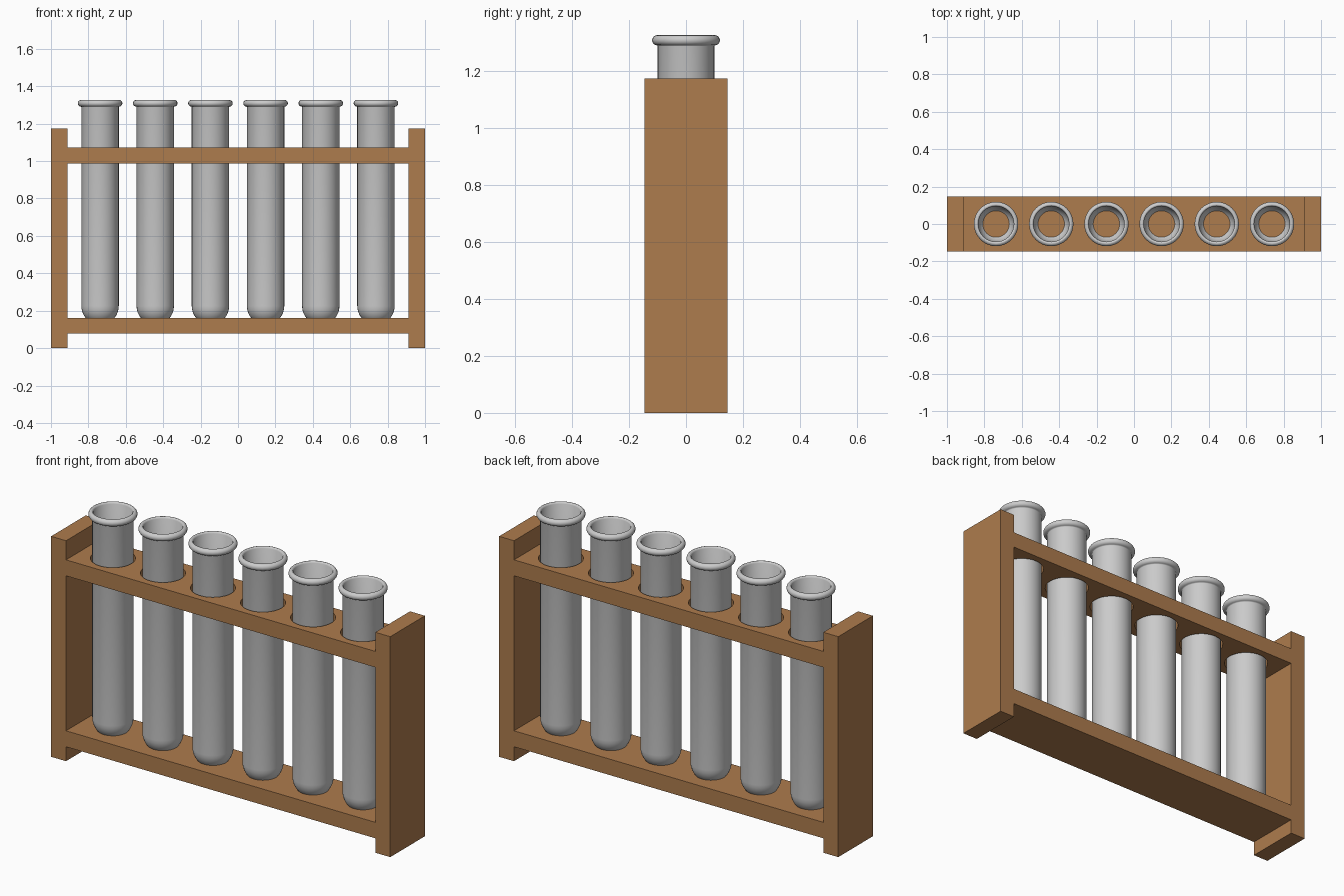
import bpy, bmesh, math

if "Cube" in bpy.data.objects:
    bpy.data.objects.remove(bpy.data.objects["Cube"])

wood = bpy.data.materials.new("wood")
wood.diffuse_color = (0.42, 0.2, 0.075, 1)
wood.use_nodes = True
wood.node_tree.nodes["Principled BSDF"].inputs["Base Color"].default_value = wood.diffuse_color

TUBE_X = [-0.7375 + 0.295 * i for i in range(6)]
HALF_Y = 0.146


def box(name, x0, x1, z0, z1):
    bpy.ops.mesh.primitive_cube_add(size=1, location=((x0 + x1) / 2, 0, (z0 + z1) / 2))
    ob = bpy.context.object
    ob.name = name
    ob.scale = (x1 - x0, 2 * HALF_Y, z1 - z0)
    bpy.ops.object.transform_apply(location=False, rotation=False, scale=True)
    ob.data.materials.append(wood)
    return ob


def lathe(name, profile, sides):
    bm = bmesh.new()
    verts = [bm.verts.new((r, 0, z)) for r, z in profile]
    edges = [bm.edges.new(p) for p in zip(verts, verts[1:])]
    bmesh.ops.spin(bm, geom=verts + edges, cent=(0, 0, 0), axis=(0, 0, 1),
                   angle=2 * math.pi, steps=sides, use_duplicate=False)
    bmesh.ops.remove_doubles(bm, verts=bm.verts, dist=1e-4)
    bmesh.ops.recalc_face_normals(bm, faces=bm.faces)
    mesh = bpy.data.meshes.new(name)
    bm.to_mesh(mesh)
    bm.free()
    return mesh


# Wooden frame: two end panels and two shelves
box("left_panel", -1.0, -0.912, 0, 1.175)
box("right_panel", 0.912, 1.0, 0, 1.175)
box("bottom_shelf", -0.912, 0.912, 0.077, 0.162)
top_shelf = box("top_shelf", -0.912, 0.912, 0.988, 1.073)

# Round holes through the top shelf
for i, x in enumerate(TUBE_X):
    bpy.ops.mesh.primitive_cylinder_add(vertices=32, radius=0.109, depth=0.3, location=(x, 0, 1.03))
    cutter = bpy.context.object
    cutter.name = f"hole_cutter_{i + 1}"
    cutter.hide_render = True
    cutter.hide_viewport = True
    cut = top_shelf.modifiers.new("hole", 'BOOLEAN')
    cut.operation = 'DIFFERENCE'
    cut.solver = 'EXACT'
    cut.object = cutter

# Glass tube profile: round bottom, straight wall, rolled lip, then inner wall
R, INNER, ZC = 0.1, 0.095, 0.225
arc = [math.radians(a) for a in range(0, 91, 10)]
profile = [(R * math.sin(a), ZC - R * math.cos(a)) for a in arc]
profile += [(R, 1.288)]
for a in range(-90, 91, 20):
    t = math.radians(a)
    profile.append((0.101 + 0.018 * math.cos(t), 1.309 + 0.018 * math.sin(t)))
profile += [(INNER, 1.318)]
profile += [(INNER * math.sin(a), ZC - INNER * math.cos(a)) for a in reversed(arc)]
tube_mesh = lathe("test_tube", profile, 32)

# Six tubes standing in the holes
for i, x in enumerate(TUBE_X):
    tube = bpy.data.objects.new(f"test_tube_{i + 1}", tube_mesh)
    tube.location.x = x
    bpy.context.collection.objects.link(tube)
    if i == 0:
        bpy.ops.object.select_all(action='DESELECT')
        tube.select_set(True)
        bpy.context.view_layer.objects.active = tube
        tube_mesh.shade_smooth()
